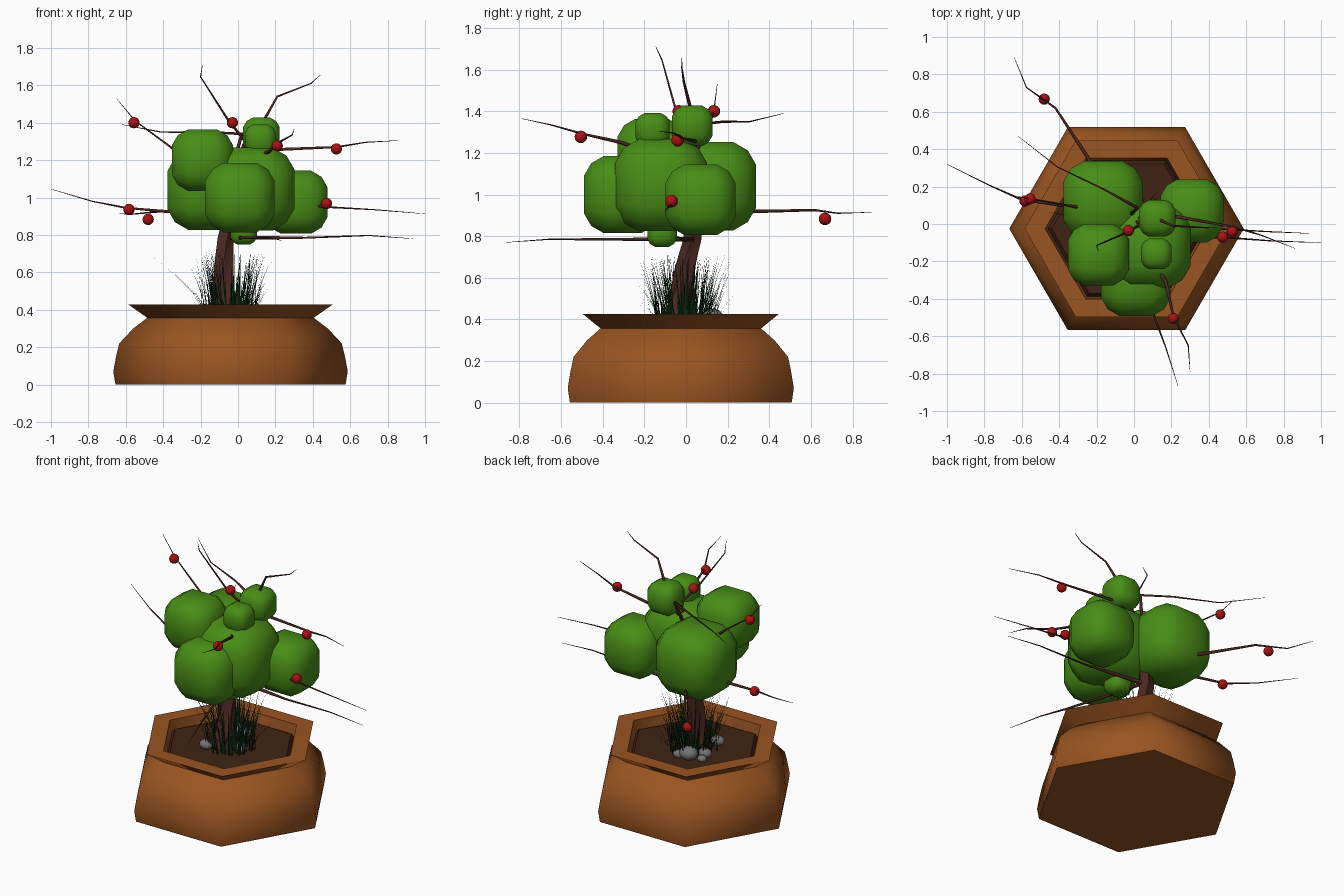
import bpy, bmesh, math, random
from mathutils import Vector

if "Cube" in bpy.data.objects:
    bpy.data.objects.remove(bpy.data.objects["Cube"])

random.seed(4)


def material(name, r, g, b):
    m = bpy.data.materials.new(name)
    m.diffuse_color = (r, g, b, 1)
    m.use_nodes = True
    m.node_tree.nodes["Principled BSDF"].inputs["Base Color"].default_value = m.diffuse_color
    return m


CLAY = material("clay", .32, .09, .015)
EARTH = material("earth", .05, .017, .007)
BARK = material("bark", .07, .021, .014)
LEAF = material("leaf", .065, .27, .008)
RED = material("red", .4, .006, .007)
GRASS = material("grass", .003, .03, .006)
STONE = material("stone", .17, .17, .17)


def finish(name, bm, mat, angle=None):
    bmesh.ops.recalc_face_normals(bm, faces=bm.faces)
    me = bpy.data.meshes.new(name)
    bm.to_mesh(me)
    bm.free()
    me.materials.append(mat)
    ob = bpy.data.objects.new(name, me)
    bpy.context.collection.objects.link(ob)
    if angle:
        bpy.ops.object.select_all(action='DESELECT')
        ob.select_set(True)
        bpy.context.view_layer.objects.active = ob
        bpy.ops.object.shade_smooth_by_angle(angle=math.radians(angle))
    return ob


def skin(bm, rings):
    """Joins rings of points into a closed tube with capped ends."""
    loops = [[bm.verts.new(p) for p in ring] for ring in rings]
    n = len(loops[0])
    for a, b in zip(loops, loops[1:]):
        for i in range(n):
            j = (i + 1) % n
            bm.faces.new((a[i], a[j], b[j], b[i]))
    bm.faces.new(loops[0])
    bm.faces.new(loops[-1])


def hexagon(r, z):
    return [(-.04 + r * math.cos(i * math.pi / 3),
             -.025 + r * math.sin(i * math.pi / 3), z) for i in range(6)]


# Six-sided pot with flared rim
bm = bmesh.new()
profile = [(.615, 0), (.627, .07), (.612, .15), (.595, .22), (.52, .30), (.445, .357),
           (.545, .427), (.435, .427), (.42, .34)]
skin(bm, [hexagon(r, z) for r, z in profile])
finish("pot", bm, CLAY, 65)

# Soil
bm = bmesh.new()
skin(bm, [hexagon(.42, .35), hexagon(.40, .375)])
finish("soil", bm, EARTH)

# Fluted, twisting trunk
bm = bmesh.new()
path = [(-.06, -.03, .36, .085), (-.065, -.03, .43, .066), (-.075, -.02, .52, .055),
        (-.075, .0, .65, .047), (-.07, .03, .78, .041), (-.04, .04, .95, .034),
        (0, .03, 1.15, .024)]
rings = []
for k, (x, y, z, r) in enumerate(path):
    ring = []
    for i in range(20):
        a = i * math.tau / 20
        q = r * (1 + .13 * math.cos(5 * a))
        ring.append((x + q * math.cos(a + k * .3), y + q * math.sin(a + k * .3), z))
    rings.append(ring)
skin(bm, rings)
finish("trunk", bm, BARK, 50)

# Thin tapering branches
branches = [
    [(-.25, .36, .92), (-.42, .62, .925), (-.575, .73, .91), (-.64, .89, .915)],
    [(-.32, .09, .92), (-.6, .13, .945), (-.78, .21, .98), (-1, .32, 1.045)],
    [(.02, .085, 1.34), (-.15, .18, 1.35), (-.41, .305, 1.35), (-.62, .47, 1.39)],
    [(-.3, .09, 1.22), (-.36, .10, 1.27), (-.55, .135, 1.41), (-.65, .15, 1.53)],
    [(.04, 0, 1.3), (-.05, -.05, 1.41), (-.2, -.115, 1.645), (-.19, -.145, 1.71)],
    [(.12, .03, 1.38), (.21, -.01, 1.54), (.39, -.02, 1.61), (.44, -.02, 1.655)],
    [(.17, .05, 1.255), (.53, -.015, 1.27), (.68, -.06, 1.295), (.86, -.13, 1.305)],
    [(.4, -.07, .96), (.46, -.07, .95), (.73, -.09, .935), (1, -.10, .913)],
    [(.2, 0, .785), (.36, -.02, .785), (.7, -.04, .797), (.935, -.05, .78)],
    [(0, -.15, .785), (.11, -.5, .785), (.17, -.66, .785), (.235, -.865, .77)],
    [(.17, -.31, 1.25), (.21, -.49, 1.29), (.29, -.65, 1.335), (.3, -.79, 1.365)],
]
for n, pts in enumerate(branches):
    pts = [(-.04, .03, min(pts[0][2], 1.12))] + pts
    cu = bpy.data.curves.new(f"branch_{n + 1}", 'CURVE')
    cu.dimensions = '3D'
    cu.bevel_depth = .013
    cu.bevel_resolution = 1
    cu.use_fill_caps = True
    sp = cu.splines.new('POLY')
    sp.points.add(len(pts) - 1)
    for p, co, r in zip(sp.points, pts, (1, .75, .45, .25, .08)):
        p.co = (*co, 1)
        p.radius = r
    cu.materials.append(BARK)
    bpy.context.collection.objects.link(bpy.data.objects.new(f"branch_{n + 1}", cu))

# Leaf clumps: rounded cubes
clumps = [(.01, -.305, 1.0, .21), (.08, -.12, 1.045, .25), (.31, .07, .975, .19),
          (-.19, -.165, 1.2, .185), (-.165, .125, 1.04, .24), (.125, .03, 1.33, .11),
          (.12, -.16, 1.31, .092), (.03, -.115, .82, .08)]
for n, (x, y, z, r) in enumerate(clumps):
    bm = bmesh.new()
    bmesh.ops.create_cube(bm, size=2)
    bmesh.ops.subdivide_edges(bm, edges=bm.edges[:], cuts=2, use_grid_fill=True)
    for v in bm.verts:
        c = Vector([t if abs(t) > .9 else math.copysign(.48, t) for t in v.co])
        # slightly outside the sphere so the flat sides reach the full radius
        v.co = Vector((x, y, z)) + c.normalized() * r * 1.07
    finish(f"leaf_clump_{n + 1}", bm, LEAF, 32)

# Berries
berries = [(-.556, .134, 1.40), (-.583, .123, .936), (-.48, .668, .883), (-.03, -.035, 1.40),
           (.21, -.505, 1.277), (.474, -.07, .968), (.526, -.04, 1.26)]
for n, p in enumerate(berries):
    bm = bmesh.new()
    bmesh.ops.create_uvsphere(bm, u_segments=16, v_segments=10, radius=.03)
    bmesh.ops.translate(bm, verts=bm.verts, vec=p)
    finish(f"berry_{n + 1}", bm, RED, 40)

# Stones
stones = [(-.14, -.13, .04), (.05, -.05, .04), (-.11, .13, .055), (-.18, .06, .04),
          (-.05, .15, .032), (-.2, .12, .028)]
for n, (x, y, r) in enumerate(stones):
    bm = bmesh.new()
    bmesh.ops.create_icosphere(bm, subdivisions=2, radius=r)
    bmesh.ops.scale(bm, verts=bm.verts, vec=(1.1, .95, .8))
    bmesh.ops.translate(bm, verts=bm.verts, vec=(x, y, .375 + r * .6))
    finish(f"stone_{n + 1}", bm, STONE, 60)

# Grass: bent blades in a ring around the trunk
bm = bmesh.new()
blades = [(random.uniform(0, math.tau), random.uniform(.06, .16),
           random.uniform(.1, .34), random.uniform(.01, .11)) for _ in range(190)]
blades.append((math.radians(170), .13, .31, .29))
for a, d, h, lean in blades:
    out = Vector((math.cos(a), math.sin(a), 0))
    side = Vector((-out.y, out.x, 0))
    base = Vector((-.04, -.01, .37)) + out * d
    prev = None
    for t in (0, .35, .7, 1):
        c = base + out * lean * t ** 1.5 + Vector((0, 0, h * t))
        w = .0045 * (1 - t) + .0004
        pair = [bm.verts.new(c - side * w), bm.verts.new(c + side * w)]
        if prev:
            bm.faces.new((prev[0], prev[1], pair[1], pair[0]))
        prev = pair
finish("grass", bm, GRASS)
